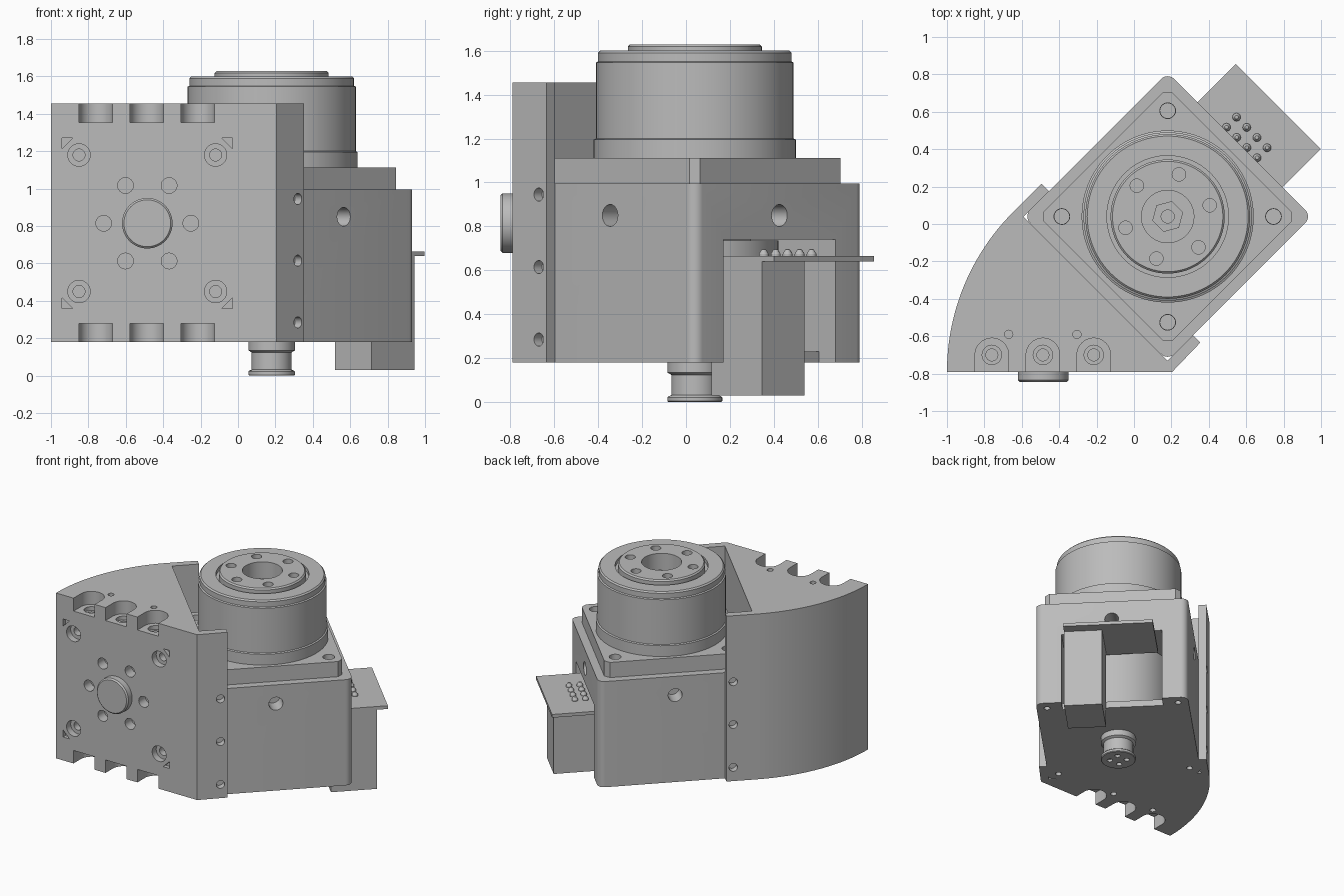
import bpy, bmesh
from math import radians, cos, sin, pi
from mathutils import Matrix, Vector

cube = bpy.data.objects.get("Cube")
if cube:
    bpy.data.objects.remove(cube, do_unlink=True)

grey = bpy.data.materials.new("machined grey")
grey.use_nodes = True
grey.diffuse_color = (0.5, 0.5, 0.5, 1)
grey.node_tree.nodes["Principled BSDF"].inputs["Base Color"].default_value = (0.5, 0.5, 0.5, 1)

WORLD = Matrix.Identity(4)
# Frame of the motor housing, turned 45 degrees
MOTOR = Matrix.Translation((0.18, 0.04, 0)) @ Matrix.Rotation(radians(-45), 4, "Z")
# Frame of the front mounting face: local z points out of it
FACE = Matrix.Translation((-0.485, -0.79, 0.815)) @ Matrix.Rotation(radians(90), 4, "X")


def finish(name, bm, frame):
    bm.transform(frame)
    bmesh.ops.recalc_face_normals(bm, faces=bm.faces)
    mesh = bpy.data.meshes.new(name)
    bm.to_mesh(mesh)
    bm.free()
    mesh.materials.append(grey)
    obj = bpy.data.objects.new(name, mesh)
    bpy.context.collection.objects.link(obj)
    return obj


def prism(name, points, z0, z1, frame=WORLD):
    bm = bmesh.new()
    face = bm.faces.new([bm.verts.new((p[0], p[1], z0)) for p in points])
    top = bmesh.ops.extrude_face_region(bm, geom=[face])["geom"]
    bmesh.ops.translate(bm, vec=(0, 0, z1 - z0),
                        verts=[g for g in top if isinstance(g, bmesh.types.BMVert)])
    return finish(name, bm, frame)


def box(name, x0, x1, y0, y1, z0, z1, frame=MOTOR):
    return prism(name, [(x0, y0), (x1, y0), (x1, y1), (x0, y1)], z0, z1, frame)


def lathe(name, profile, frame=MOTOR, steps=64):
    bm = bmesh.new()
    verts = [bm.verts.new((r, 0, z)) for r, z in profile]
    edges = [bm.edges.new(pair) for pair in zip(verts, verts[1:])]
    bmesh.ops.spin(bm, geom=verts + edges, cent=(0, 0, 0), axis=(0, 0, 1),
                   angle=2 * pi, steps=steps, use_duplicate=False)
    bmesh.ops.remove_doubles(bm, verts=bm.verts, dist=0.0001)
    return finish(name, bm, frame)


def arc(cx, cy, r, a0, a1, n):
    angles = [radians(a0 + (a1 - a0) * i / n) for i in range(n + 1)]
    return [(cx + r * cos(a), cy + r * sin(a)) for a in angles]


def rounded_square(half, r, n):
    k = half - r
    corners = [(k, k, 0), (-k, k, 90), (-k, -k, 180), (k, -k, 270)]
    return [p for x, y, a in corners for p in arc(x, y, r, a, a + 90, n)]


def hole(loc, out, r, depth, frame=WORLD, bore=0, bore_depth=0):
    """Drill cutter, with an optional wider counterbore."""
    profile = [(0, 0.01), (r, 0.01), (r, -depth), (0, -depth)]
    if bore:
        profile[1:2] = [(bore, 0.01), (bore, -bore_depth), (r, -bore_depth)]
    turn = Vector(out).to_track_quat("Z", "Y").to_matrix().to_4x4()
    return lathe("cutter", profile, frame @ Matrix.Translation(loc) @ turn, 24)


def cut(obj, cutters):
    bm = bmesh.new()
    for c in cutters:
        bm.from_mesh(c.data)
        bpy.data.objects.remove(c, do_unlink=True)
    tool = finish("cutter", bm, WORLD)
    tool.hide_render = True
    mod = obj.modifiers.new("cut", "BOOLEAN")
    mod.object, mod.operation, mod.solver = tool, "DIFFERENCE", "EXACT"
    deps = bpy.context.evaluated_depsgraph_get()
    mesh = bpy.data.meshes.new_from_object(obj.evaluated_get(deps))
    obj.modifiers.clear()
    obj.data = mesh
    bpy.data.objects.remove(tool, do_unlink=True)


UP, DOWN, OUT = (0, 0, 1), (0, 0, -1), (0, 0, 1)
SIDES = (-1, 1)
CORNERS = [(i, j) for i in SIDES for j in SIDES]
LOW, HIGH = 0.18, 1.455

# Mounting bracket: quarter-round block with a lug on each side of the housing
H, LUG, LUG_END = 0.545, 0.60, -0.354
seat = [(-LUG, LUG_END), (-H, LUG_END), (-H, -H), (H, -H), (H, LUG_END), (LUG, LUG_END)]
outline = arc(0.207, -0.79, 1.207, 180, 135, 24)
outline += [(MOTOR @ Vector((u, v, 0)))[:2] for u, v in seat] + [(0.205, -0.79)]
bracket = prism("mounting_bracket", outline, LOW, HIGH)

# U-shaped screw pockets along the upper and lower front edges
slots = (-0.76, -0.487, -0.215)
pockets = []
for x in slots:
    u_shape = [(x + 0.09, -0.85)] + arc(x, -0.7, 0.09, 0, 180, 16) + [(x - 0.09, -0.85)]
    pockets += [prism("cutter", u_shape, HIGH - 0.1, HIGH + 0.1),
                prism("cutter", u_shape, LOW - 0.1, LOW + 0.1)]
cut(bracket, pockets)

# Drilled holes in the bracket
drills = []
for z, d, out in ((HIGH, -0.1, UP), (LOW, 0.1, DOWN)):
    drills += [hole((x, -0.7, z + d), out, 0.032, 0.1, bore=0.052, bore_depth=0.03) for x in slots]
    drills += [hole((x, -0.59, z), out, 0.022, 0.08) for x in (-0.67, -0.305)]
for i, j in CORNERS:
    drills.append(hole((0.365 * i, 0.365 * j, 0), OUT, 0.032, 0.1, FACE, 0.06, 0.05))
    tick = [(0.455 * i, 0.455 * j), (0.4 * i, 0.455 * j), (0.455 * i, 0.4 * j)]
    drills.append(prism("cutter", tick, -0.03, 0.01, FACE))
for x, y in arc(0, 0, 0.233, 0, 300, 5):
    drills.append(hole((x, y, 0), OUT, 0.042, 0.08, FACE))
for s in SIDES:
    drills += [hole((LUG * s, -0.403, z), (s, 0, 0), 0.03, 0.05, MOTOR) for z in (0.285, 0.615, 0.945)]
cut(bracket, drills)

# Locating boss on the front face
lathe("front_boss", [(0, -0.01), (0.135, -0.01), (0.135, 0.045), (0.125, 0.055), (0, 0.055)], FACE)

# Housing with a rear cavity open at the back and partly at the bottom
housing = prism("motor_housing", rounded_square(H, 0.05, 8), LOW, 0.995, MOTOR)
cut(housing, [box("cutter", -0.36, 0.36, 0, 0.7, 0.23, 0.74)])
cut(housing, [box("cutter", -0.36, 0.36, 0.44, 0.7, 0.1, 0.3)])
drills = [hole((x * H, y * H, 0.85), (x, y, 0), 0.05, 0.12, MOTOR) for x, y in ((1, 0), (-1, 0), (0, 1))]
for i, j in CORNERS:
    drills.append(hole((0.4 * i, 0.4 * j, 0.995), UP, 0.04, 0.1, MOTOR))
    drills.append(hole((0.47 * i, 0.47 * j, LOW), DOWN, 0.022, 0.06, MOTOR))
cut(housing, drills)
lathe("encoder_drum", [(0, 0.2), (0.38, 0.2), (0.38, 0.735), (0, 0.735)])

# Cover plate with clipped corners and four screw holes
plate = prism("cover_plate", rounded_square(0.487, 0.035, 1), 0.99, 1.112, MOTOR)
cut(plate, [hole((0.4 * i, 0.4 * j, 1.112), UP, 0.042, 0.2, MOTOR) for i, j in CORNERS])

# Gear head with a grooved rim and a rotating output flange
gear = lathe("gear_head", [
    (0, 1.1), (0.46, 1.1), (0.46, 1.195), (0.45, 1.2), (0.45, 1.545), (0.44, 1.55),
    (0.44, 1.59), (0.43, 1.6), (0.325, 1.6), (0.325, 1.57), (0.305, 1.57),
    (0.305, 1.618), (0.295, 1.628), (0.14, 1.628), (0.14, 1.5), (0, 1.5)], steps=96)
cut(gear, [hole((x, y, 1.628), UP, 0.036, 0.08, MOTOR) for x, y in arc(0, 0, 0.233, 0, 300, 5)])
nut = prism("centre_nut", arc(0, 0, 0.085, 0, 300, 5), 1.49, 1.53, MOTOR)
cut(nut, [hole((0, 0, 1.53), UP, 0.035, 0.025, MOTOR)])

# Lower shaft with end flange
shaft = lathe("lower_shaft", [
    (0, 0), (0.12, 0), (0.125, 0.005), (0.125, 0.022), (0.12, 0.027), (0.107, 0.032),
    (0.107, 0.125), (0.125, 0.135), (0.125, 0.19), (0, 0.19)])
cut(shaft, [hole((x, y, 0), DOWN, 0.02, 0.02, MOTOR) for x, y in arc(0, 0, 0.06, 0, 270, 3)])

# Circuit board, connector block and pins at the back
box("circuit_board", -0.32, 0.323, 0.4, 0.834, 0.64, 0.665)
box("connector_block", 0.05, 0.323, 0.43, 0.757, 0.03, 0.64)
for k in range(4):
    for v in (0.56, 0.636):
        pin = MOTOR @ Matrix.Translation((-0.115 + 0.077 * k, v, 0.665))
        lathe("connector_pin", [(0, -0.005), (0.022, -0.005), (0.022, 0.01), (0.01, 0.03), (0, 0.033)], pin, 16)

# Smooth the round surfaces, keep machined edges sharp
bpy.ops.object.select_all(action="DESELECT")
for obj in bpy.context.collection.objects:
    if obj.type == "MESH":
        obj.select_set(True)
        bpy.context.view_layer.objects.active = obj
bpy.ops.object.shade_smooth_by_angle(angle=radians(30))
